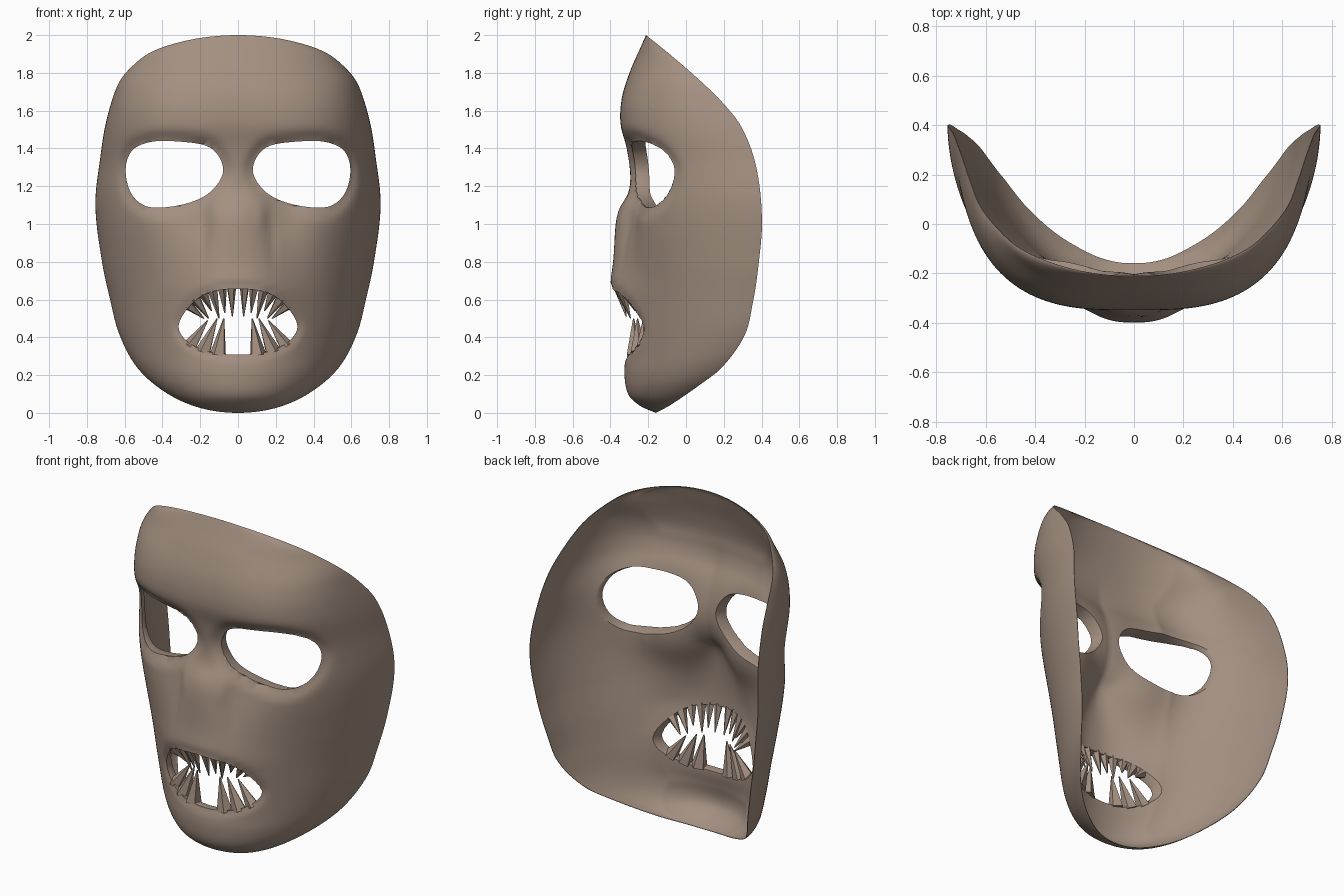
import bpy, bmesh, math
from mathutils import Vector, kdtree

cube = bpy.data.objects.get("Cube")
if cube:
    bpy.data.objects.remove(cube, do_unlink=True)

skin = bpy.data.materials.new("clay brown")
skin.use_nodes = True
colour = (0.37, 0.28, 0.22, 1)
skin.diffuse_color = colour
skin.node_tree.nodes["Principled BSDF"].inputs["Base Color"].default_value = colour
skin.node_tree.nodes["Principled BSDF"].inputs["Roughness"].default_value = 0.8


def angle(z):
    return math.acos(max(-1, min(1, 1 - z)))


def curve(points, key=lambda z: z):
    """Smooth function of height through (z, value) points."""
    p = [(key(z), v) for z, v in points]
    n = len(p)
    slope = [(p[min(i + 1, n - 1)][1] - p[max(i - 1, 0)][1]) /
             (p[min(i + 1, n - 1)][0] - p[max(i - 1, 0)][0]) for i in range(n)]

    def f(z):
        t = key(z)
        i = max(k for k in range(n - 1) if k == 0 or p[k][0] <= t)
        h = p[i + 1][0] - p[i][0]
        s = max(0, min(1, (t - p[i][0]) / h))
        a, b = p[i][1], p[i + 1][1]
        return (a * (1 + 2 * s) * (1 - s) ** 2 + b * s * s * (3 - 2 * s)
                + h * s * (1 - s) * (slope[i] * (1 - s) - slope[i + 1] * s))
    return f


def smooth_loop(pts, steps=12):
    """Closed Catmull-Rom loop in the xz plane."""
    out, n = [], len(pts)
    for i in range(n):
        a, b, c, d = (Vector(pts[(i + k) % n]) for k in (-1, 0, 1, 2))
        for j in range(steps):
            s = j / steps
            out.append(0.5 * (2 * b + (c - a) * s + (2 * a - 5 * b + 4 * c - d) * s ** 2
                              + (3 * b - a - 3 * c + d) * s ** 3))
    return out


# Height profiles: half width, rim depth, face depth, muzzle bulge, section roundness
half_width = curve([(0, 0), (.026, .2), (.11, .386), (.24, .534), (.42, .63), (.6, .677),
                    (.8, .72), (1.1, .755), (1.36, .728), (1.52, .703), (1.67, .662), (1.76, .624),
                    (1.84, .555), (1.91, .46), (1.965, .3), (2, 0)], angle)
rim_y = curve([(0, -.16), (.04, -.085), (.15, .075), (.24, .19), (.41, .31), (.59, .355),
               (.75, .38), (1.02, .402), (1.31, .37), (1.52, .29), (1.66, .178), (1.74, .095),
               (1.83, -.005), (1.92, -.112), (2, -.212)])
face_y = curve([(0, -.16), (.037, -.243), (.095, -.305), (.2, -.328), (.3, -.322), (.45, -.318),
                (.65, -.31), (.85, -.305), (1.05, -.305), (1.25, -.295), (1.4, -.315),
                (1.53, -.348), (1.67, -.34), (1.81, -.296), (1.93, -.243), (2, -.212)])
bulge = curve([(0, 0), (.3, 0), (.45, .02), (.55, .065), (.65, .092), (.8, .08), (1, .067),
               (1.08, .05), (1.16, .01), (1.25, 0), (2, 0)])
power = curve([(0, 2), (.45, 2.2), (.7, 2.5), (1, 3), (1.6, 3), (1.85, 2.3), (2, 2)])
root = curve([(0, .6), (.6, .6), (1, .58), (1.3, .51), (1.5, .45), (1.7, .48), (1.85, .6), (2, .7)])

# Openings
eye = smooth_loop([(.08, 1.27), (.1, 1.355), (.17, 1.415), (.32, 1.437), (.46, 1.435),
                   (.56, 1.39), (.595, 1.29), (.57, 1.17), (.5, 1.1), (.4, 1.087),
                   (.25, 1.115), (.14, 1.175)])
mouth = smooth_loop([(.315, .46), (.26, .56), (.16, .635), (0, .657), (-.16, .635), (-.26, .56),
                     (-.315, .46), (-.27, .38), (-.16, .325), (0, .308), (.16, .325), (.27, .38)])


def tree(loop):
    kd = kdtree.KDTree(len(loop))
    for i, p in enumerate(loop):
        kd.insert((p.x, 0, p.y), i)
    kd.balance()
    return lambda x, z: kd.find((x, 0, z))[2]


eye_dist, mouth_dist = tree(eye), tree(mouth)


def bell(d, w):
    return math.exp(-(d / w) ** 2)


def edge_ratio(x, z):
    return min(1, abs(x) / max(half_width(z), 1e-5))


def form(x, z):
    """Depth of the broad shape: curved shell, muzzle and hollows under the eyes."""
    front = face_y(z)
    y = front + (rim_y(z) - front) * (1 - (1 - edge_ratio(x, z) ** power(z)) ** root(z))
    y -= bulge(z) * math.exp(-abs(x / (.14 + .12 * max(0, min(1, (1.05 - z) / .4)))) ** 2.6)
    return y + .03 * bell(abs(x) - .27, .13) * bell(z - 1.09, .16)


def detail(x, z):
    """Rounded edges of the openings, and furrows beside the nose."""
    y = .03 * bell(eye_dist(abs(x), z), .035) + .015 * bell(mouth_dist(x, z), .022)
    y += .009 * bell(abs(x) - .18 + .05 * (z - .9), .025) * bell(z - .92, .14)
    return y - .01 * bell(abs(x) - .12, .03) * bell(z - 1.04, .06)


def wall(x, z):
    """Thick at the openings, thin at the rim."""
    taper = min(1, 2.2 * (1 - edge_ratio(x, z)), 5 * z, 3 * (2 - z))
    t = .045 + .055 * bell(eye_dist(abs(x), z), .2) + .015 * bell(mouth_dist(x, z), .1)
    return max(.003, taper * t)


def link(name, bm):
    mesh = bpy.data.meshes.new(name)
    bm.to_mesh(mesh)
    bm.free()
    mesh.materials.append(skin)
    ob = bpy.data.objects.new(name, mesh)
    bpy.context.collection.objects.link(ob)
    return ob


# Face shell: rows of curved cross-sections
rows, cols = 100, 110
bm = bmesh.new()
grid = []
for i in range(rows + 1):
    z = 1 - math.cos(math.pi * i / rows)
    w = half_width(z)
    xs = [w * math.sin(math.pi * (j / cols - .5)) for j in range(cols + 1)]
    grid.append([bm.verts.new((x, form(x, z), z)) for x in xs])
for a, b in zip(grid, grid[1:]):
    for j in range(cols):
        bm.faces.new((a[j], a[j + 1], b[j + 1], b[j]))
bmesh.ops.remove_doubles(bm, verts=bm.verts, dist=.0008)
bmesh.ops.dissolve_degenerate(bm, edges=bm.edges, dist=.0005)
bm.normal_update()

# Inner sheet, joined to the outer one along the rim
outer_faces, rim = list(bm.faces), [e for e in bm.edges if e.is_boundary]
inner = {}
for v in list(bm.verts):
    x, y, z = v.co
    inner[v] = bm.verts.new(v.co - v.normal * wall(x, z))
    v.co.y = y + detail(x, z)
for f in outer_faces:
    bm.faces.new([inner[v] for v in reversed(f.verts)])
for e in rim:
    a, b = e.verts
    bm.faces.new((a, b, inner[b], inner[a]))
bmesh.ops.recalc_face_normals(bm, faces=bm.faces)
mask = link("mask_face", bm)


def cutter(name, loop, sign=1):
    """Straight at the front, flaring open behind the surface."""
    pts = loop[::3]
    mid = sum(pts, Vector((0, 0))) / len(pts)
    bm = bmesh.new()
    rings = []
    for flare, depth in ((1, -.6), (1, .04), (1.1, .12), (1.1, .3)):
        ring = []
        for p in pts:
            q = mid + (p - mid) * flare
            ring.append(bm.verts.new((sign * q.x, form(p.x, p.y) + depth, q.y)))
        rings.append(ring)
    for a, b in zip(rings, rings[1:]):
        for i in range(len(pts)):
            bm.faces.new((a[i - 1], a[i], b[i], b[i - 1]))
    bm.faces.new(rings[0])
    bm.faces.new(rings[-1])
    bmesh.ops.triangulate(bm, faces=[f for f in bm.faces if len(f.verts) > 4])
    bmesh.ops.recalc_face_normals(bm, faces=bm.faces)
    ob = link(name, bm)
    ob.hide_render = True
    return ob


cutters = [cutter("left_eye_cutter", eye), cutter("right_eye_cutter", eye, -1),
           cutter("mouth_cutter", mouth)]
bpy.ops.object.select_all(action="DESELECT")
mask.select_set(True)
bpy.context.view_layer.objects.active = mask
for c in cutters:
    cut = mask.modifiers.new(c.name, "BOOLEAN")
    cut.operation, cut.solver, cut.object = "DIFFERENCE", "EXACT", c
    bpy.ops.object.modifier_apply(modifier=cut.name)
    bpy.data.objects.remove(c, do_unlink=True)
bpy.ops.object.shade_smooth_by_angle(angle=math.radians(40))


# Teeth: (base x, tip x, tip z, radius)
def teeth(name, upper, specs):
    bm = bmesh.new()
    for bx, tx, tz, r in specs:
        side = [p.y for p in mouth if (p.y > .46) == upper and abs(p.x - bx) < .02]
        bz = (max(side) if upper else min(side)) + (.008 if upper else -.008)
        for s in (-1, 1):
            y = form(bx, bz) + .04
            base = Vector((s * bx, y, bz))
            tip = Vector((s * tx, y + (.045 if upper else -.005), tz))
            axis = tip - base
            rot = axis.to_track_quat("Z", "Y").to_matrix().to_4x4()
            rot.translation = (base + tip) / 2
            bmesh.ops.create_cone(bm, cap_ends=True, segments=5, radius1=r, radius2=.003,
                                  depth=axis.length, matrix=rot)
    return link(name, bm)


teeth("upper_teeth", True, [(.035, .03, .51, .026), (.085, .07, .53, .026), (.135, .1, .5, .028),
                            (.185, .14, .54, .03), (.23, .155, .5, .032), (.27, .18, .5, .03)])
teeth("lower_teeth", False, [(.105, .075, .5, .046), (.185, .11, .5, .044),
                             (.255, .16, .49, .04)])
